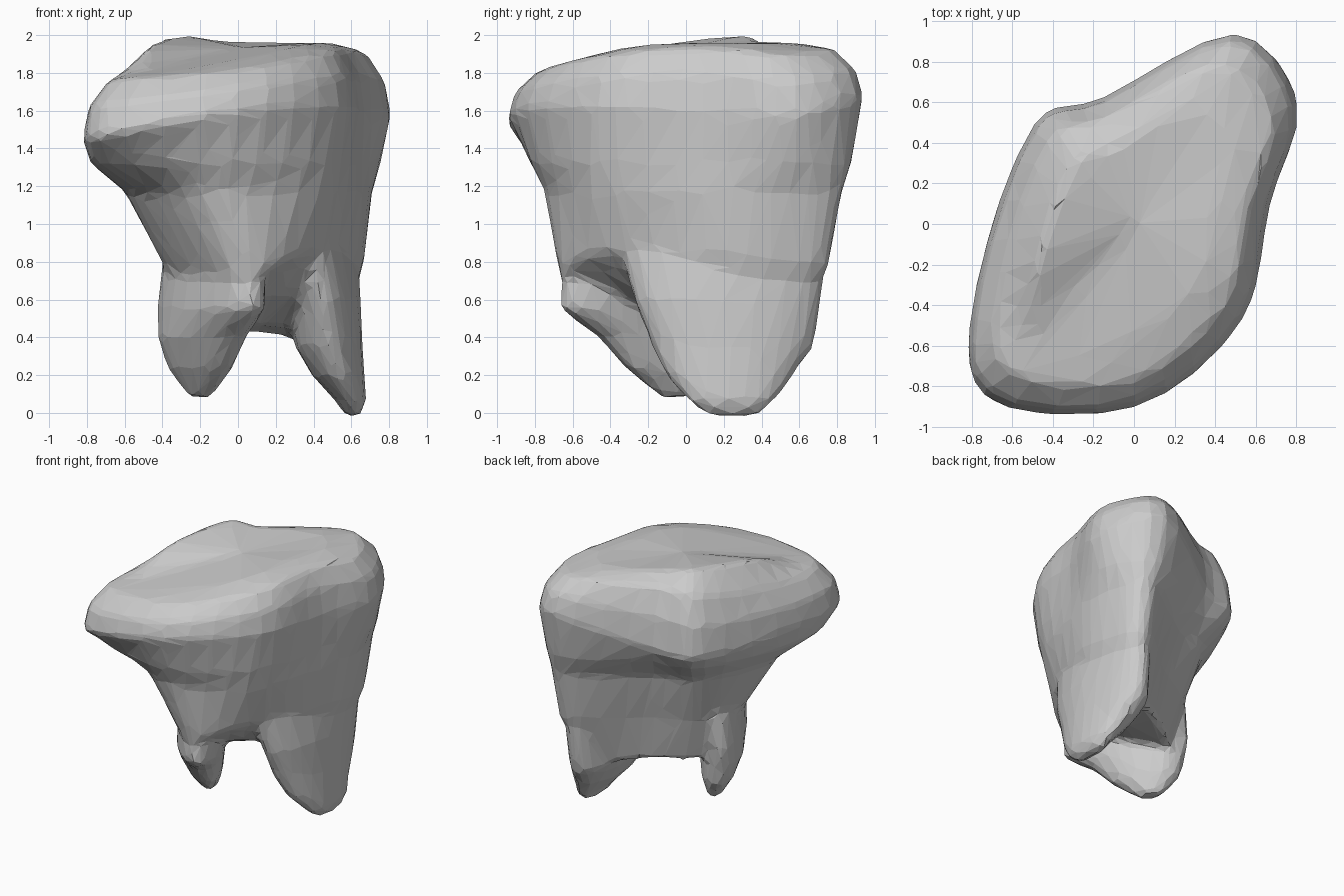
import bpy, bmesh, math
from mathutils import Vector

if "Cube" in bpy.data.objects:
    bpy.data.objects.remove(bpy.data.objects["Cube"], do_unlink=True)

SMOOTH_STEPS = 4  # curve samples between neighbouring control points


def closed_curve(points):
    """Round a closed loop of control points with a Catmull-Rom spline."""
    points = [Vector(p) for p in points]
    count = len(points)
    loop = []
    for i in range(count):
        a, b, c, d = (points[(i + k) % count] for k in (-1, 0, 1, 2))
        for step in range(SMOOTH_STEPS):
            t = step / SMOOTH_STEPS
            loop.append((b * 2 + (c - a) * t + (a * 2 - b * 5 + c * 4 - d) * t ** 2
                         + (b * 3 - a - c * 3 + d) * t ** 3) / 2)
    return loop


def oval(height, x, y, half_length, half_width, degrees):
    """Elongated ring of points for a root section."""
    turn = math.radians(degrees)
    ring = []
    for i in range(20):
        angle = math.tau * i / 20
        u, v = half_length * math.cos(angle), half_width * math.sin(angle)
        ring.append(Vector((x + u * math.cos(turn) - v * math.sin(turn),
                            y + u * math.sin(turn) + v * math.cos(turn), height)))
    return ring


def loft(bm, rings):
    """Skin rings from bottom to top and close both ends with a fan."""
    rows = [[bm.verts.new(p) for p in ring] for ring in rings]
    count = len(rows[0])
    for low, high in zip(rows, rows[1:]):
        for i in range(count):
            j = (i + 1) % count
            bm.faces.new((low[i], low[j], high[j], high[i]))
    for row, flip in ((rows[0], True), (rows[-1], False)):
        hub = bm.verts.new(sum((v.co for v in row), Vector()) / count)
        for i in range(count):
            face = (row[i], row[(i + 1) % count], hub)
            bm.faces.new(face[::-1] if flip else face)


def section(outline, heights):
    """Curve through an outline at one height or a height per point."""
    if not isinstance(heights, list):
        heights = [heights] * len(outline)
    return closed_curve([(x, y, z) for (x, y), z in zip(outline, heights)])


def shrink(outline, factor):
    return [(x * factor, y * factor) for x, y in outline]


def blend(first, second, amount):
    return [a + (b - a) * amount for a, b in zip(first, second)]


# Crown outlines, running counter-clockwise from the front corner
widest = [(-.74, -.86), (0, -.91), (.53, -.48), (.67, .1), (.81, .6),
          (.49, .94), (-.16, .62), (-.5, .49), (-.78, -.3)]
under = [(-.68, -.69), (-.04, -.82), (.47, -.5), (.66, .1), (.75, .58),
         (.5, .88), (-.12, .56), (-.46, .44), (-.76, -.32)]
waist = [(-.45, -.53), (-.08, -.75), (.43, -.5), (.66, .1), (.7, .55),
         (.52, .83), (-.05, .46), (-.38, .3), (-.6, -.2)]
neck = [(-.22, -.42), (.06, -.67), (.39, -.42), (.63, .1), (.66, .5),
        (.52, .76), (.06, .42), (-.28, .2), (-.37, -.1)]
web = [(-.2, -.2), (-.05, -.36), (.3, -.2), (.5, .1), (.55, .3),
       (.45, .55), (.1, .36), (-.2, .15), (-.3, 0)]

# Uneven heights of the web, neck, bulge, rim and chewing surface
web_z = [.5, .58, .62, .45, .4, .38, .42, .42, .45]
neck_z = [.72, .72, .86, .85, .8, .78, .8, .76, .74]
bulge_z = [1.46, 1.6, 1.62, 1.6, 1.58, 1.68, 1.45, 1.42, 1.46]
rim_z = [1.77, 1.82, 1.9, 1.94, 1.9, 1.93, 1.9, 1.86, 1.76]
top_z = [1.82, 1.87, 1.94, 1.96, 1.96, 1.96, 1.97, 2, 1.94]

bm = bmesh.new()

# Crown and trunk
loft(bm, [section(web, web_z), section(neck, neck_z), section(waist, 1.17),
          section(under, 1.32), section(widest, bulge_z),
          section(shrink(widest, .96), blend(bulge_z, rim_z, .55)),
          section(shrink(widest, .84), rim_z), section(shrink(widest, .6), top_z)])

# Broad blade root
loft(bm, [oval(-.02, .61, .25, .13, .04, 90), oval(.06, .6, .24, .23, .08, 90),
          oval(.2, .53, .23, .34, .14, 90), oval(.35, .48, .25, .43, .18, 90),
          oval(.6, .47, .22, .5, .18, 87), oval(.85, .45, .2, .55, .17, 83),
          oval(1.1, .43, .16, .45, .14, 80)])

# Slanted front root
loft(bm, [oval(.08, -.2, -.06, .08, .05, -55), oval(.24, -.2, -.11, .25, .12, -55),
          oval(.4, -.19, -.17, .34, .16, -55), oval(.55, -.14, -.26, .47, .17, -58),
          oval(.78, -.13, -.25, .46, .17, -60), oval(1.05, -.08, -.2, .33, .18, -55)])

bmesh.ops.recalc_face_normals(bm, faces=bm.faces)
mesh = bpy.data.meshes.new("tooth")
bm.to_mesh(mesh)
bm.free()
tooth = bpy.data.objects.new("tooth", mesh)
bpy.context.collection.objects.link(tooth)

# Fuse the parts, soften the joints and reduce to facets
fuse = tooth.modifiers.new("fuse", "REMESH")
fuse.mode = "VOXEL"
fuse.voxel_size = .03
soften = tooth.modifiers.new("soften", "SMOOTH")
soften.factor = .5
soften.iterations = 8
facets = tooth.modifiers.new("facets", "DECIMATE")
facets.ratio = .05

# Plain grey finish
grey = bpy.data.materials.new("light grey")
grey.use_nodes = True
colour = (.6, .6, .6, 1)
grey.diffuse_color = colour
grey.node_tree.nodes["Principled BSDF"].inputs["Base Color"].default_value = colour
mesh.materials.append(grey)
